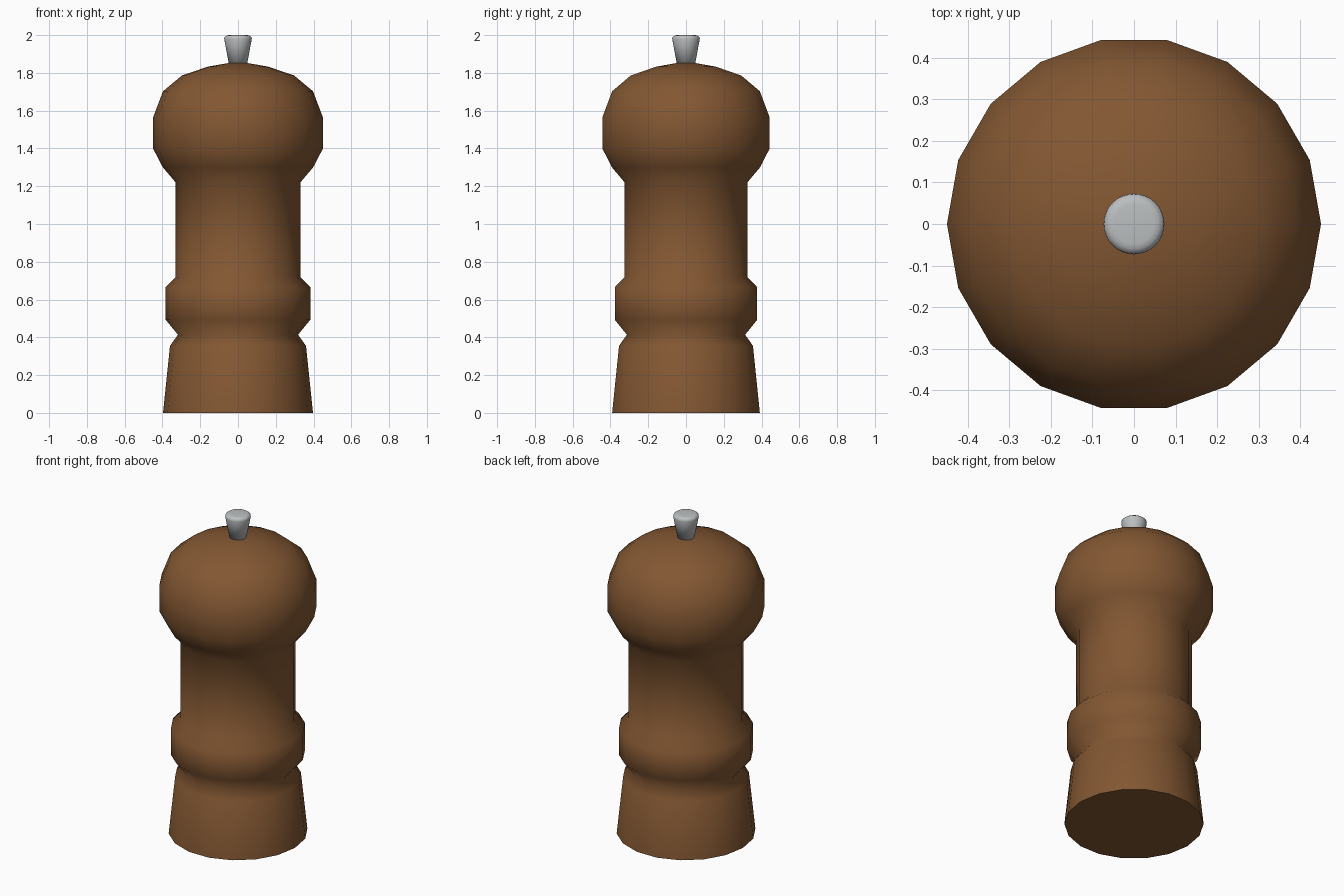
import bpy, bmesh, math

if "Cube" in bpy.data.objects:
    bpy.data.objects.remove(bpy.data.objects["Cube"])


def material(name, rgb):
    m = bpy.data.materials.new(name)
    m.diffuse_color = (*rgb, 1)
    m.use_nodes = True
    m.node_tree.nodes["Principled BSDF"].inputs["Base Color"].default_value = m.diffuse_color
    return m


def lathe(name, profile, sides, mat, angle):
    """Closed turned solid from (radius, height) pairs, bottom to top."""
    bm = bmesh.new()
    rings = [[bm.verts.new((r * math.cos(2 * math.pi * i / sides),
                            r * math.sin(2 * math.pi * i / sides), z))
              for i in range(sides)] for r, z in profile]
    for a, b in zip(rings, rings[1:]):
        for i in range(sides):
            j = (i + 1) % sides
            bm.faces.new((a[i], a[j], b[j], b[i]))
    bm.faces.new(rings[0][::-1])
    bm.faces.new(rings[-1])
    mesh = bpy.data.meshes.new(name)
    bm.to_mesh(mesh)
    bm.free()
    mesh.materials.append(mat)
    obj = bpy.data.objects.new(name, mesh)
    bpy.context.collection.objects.link(obj)
    bpy.ops.object.select_all(action='DESELECT')
    obj.select_set(True)
    bpy.context.view_layer.objects.active = obj
    bpy.ops.object.shade_smooth_by_angle(angle=math.radians(angle))
    return obj


wood = material("brown_wood", (0.225, 0.095, 0.032))
metal = material("grey_metal", (0.50, 0.52, 0.53))

# Turned wooden body: foot, groove, collar, neck and rounded head
lathe("mill_body", [
    (0.397, 0.0), (0.36, 0.355), (0.318, 0.414), (0.383, 0.493),
    (0.383, 0.665), (0.33, 0.72), (0.33, 1.22), (0.398, 1.30),
    (0.45, 1.40), (0.45, 1.563), (0.397, 1.703), (0.297, 1.786),
    (0.16, 1.833), (0.045, 1.853)], 18, wood, 80)

# Flared metal knob with a softened rim
lathe("top_knob", [
    (0.047, 1.84), (0.073, 1.98), (0.071, 1.99), (0.060, 1.998),
    (0.048, 2.0)], 32, metal, 80)
